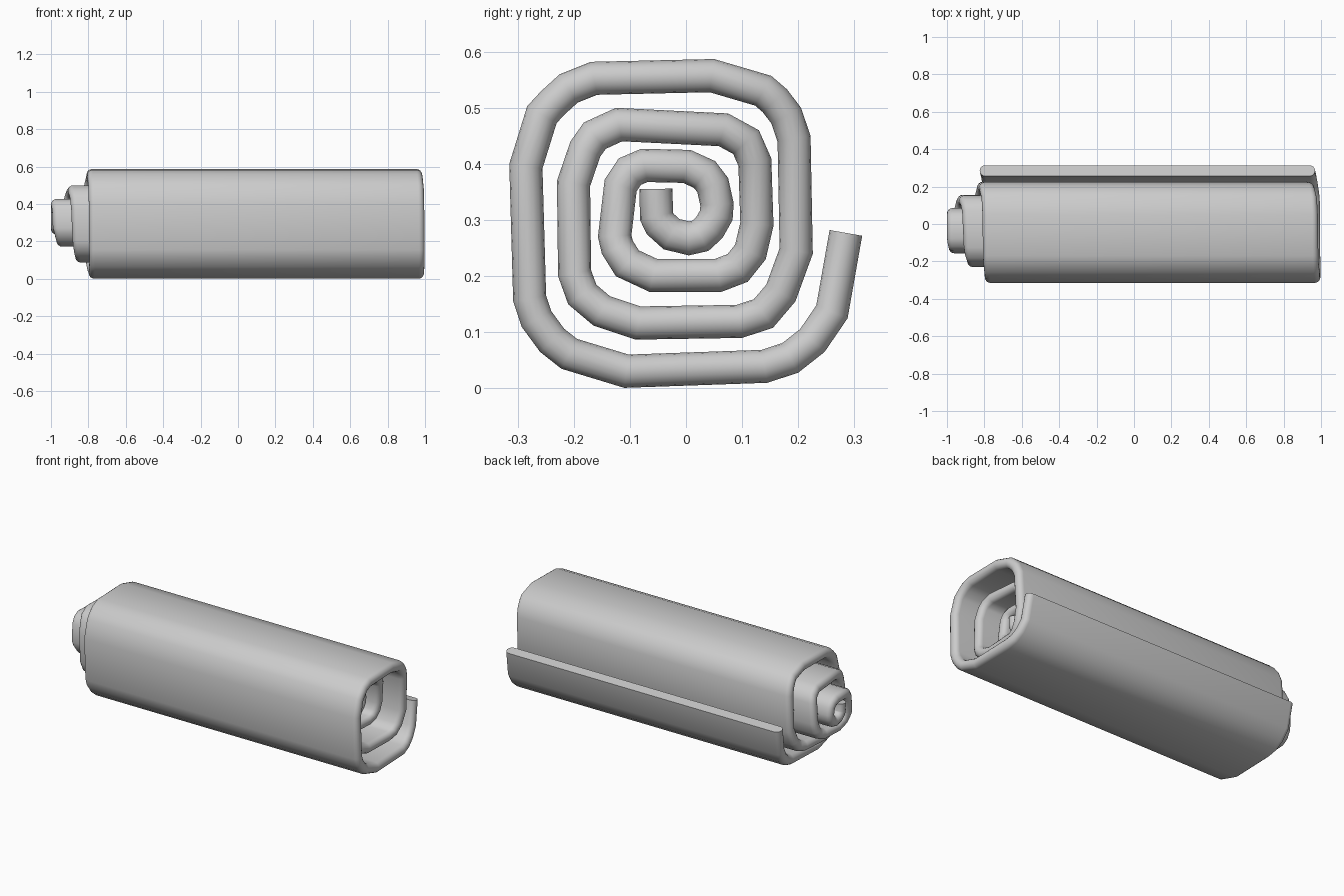
import bpy, bmesh, math
from mathutils import Vector

if "Cube" in bpy.data.objects:
    bpy.data.objects.remove(bpy.data.objects["Cube"])

# outer face of the rolled sheet (y, z in thousandths), from the core to the free edge
OUTER = [(-83, 355), (-82, 300), (-70, 275), (-40, 248), (5, 237), (40, 245), (65, 268), (83, 300),
         (85, 330), (75, 375), (52, 405), (8, 425), (-80, 427), (-120, 410), (-145, 372), (-157, 270),
         (-150, 240), (-125, 200), (-65, 172), (63, 172), (110, 190), (142, 230), (156, 290), (152, 410),
         (130, 460), (75, 490), (-125, 500), (-182, 474), (-206, 440), (-230, 370), (-228, 200),
         (-210, 150), (-165, 112), (-90, 87), (100, 90), (155, 108), (195, 155), (226, 240), (222, 450),
         (205, 500), (180, 533), (152, 557), (50, 587), (-170, 582), (-225, 560), (-258, 530),
         (-283, 503), (-315, 400), (-308, 155), (-293, 110), (-260, 65), (-222, 35), (-110, 1),
         (145, 10), (200, 28), (247, 65), (288, 125), (314, 272)]
# sideways slip of the layers: (path index, left end x)
SLIP = [(0, -1.0), (12, -1.0), (15, -.99), (18, -.97), (22, -.945), (26, -.91), (30, -.885),
        (33, -.87), (38, -.83), (42, -.81), (48, -.795), (50, -.795), (53, -.80), (57, -.825)]
THICK, WIDTH = 0.059, 1.793


def slip(i):
    for (a, xa), (b, xb) in zip(SLIP, SLIP[1:]):
        if i <= b:
            return xa + (xb - xa) * (i - a) / (b - a)


pts = [Vector((y / 1000, z / 1000)) for y, z in OUTER]


def inward(i):
    """Mitred offset vector from the outer to the inner face."""
    segs = [pts[j + 1] - pts[j] for j in (i - 1, i) if 0 <= j < len(pts) - 1]
    norms = [Vector((-s.y, s.x)).normalized() for s in segs]
    n = sum(norms, Vector((0, 0))).normalized()
    return n * THICK / n.dot(norms[0])


# cross-section: (x offset, depth fraction) with half-round hems at both ends
R, N = THICK / 2, 8
arc = [(R - R * math.sin(math.pi * k / N), .5 - .5 * math.cos(math.pi * k / N)) for k in range(N + 1)]
section = arc + [(WIDTH - x, d) for x, d in reversed(arc)]

bm = bmesh.new()
rings = []
for i, p in enumerate(pts):
    off, x0 = inward(i), slip(i)
    rings.append([bm.verts.new((x0 + x, *(p + off * d))) for x, d in section])
n = len(section)
for a, b in zip(rings, rings[1:]):
    for k in range(n):
        bm.faces.new((a[k], a[(k + 1) % n], b[(k + 1) % n], b[k]))
bm.faces.new(rings[0])
bm.faces.new(rings[-1])
bmesh.ops.recalc_face_normals(bm, faces=bm.faces[:])

mesh = bpy.data.meshes.new("rolled_mat")
bm.to_mesh(mesh)
bm.free()
mat_roll = bpy.data.objects.new("rolled_mat", mesh)
bpy.context.collection.objects.link(mat_roll)
bpy.context.view_layer.objects.active = mat_roll
mat_roll.select_set(True)
bpy.ops.object.shade_smooth_by_angle(angle=math.radians(50))
